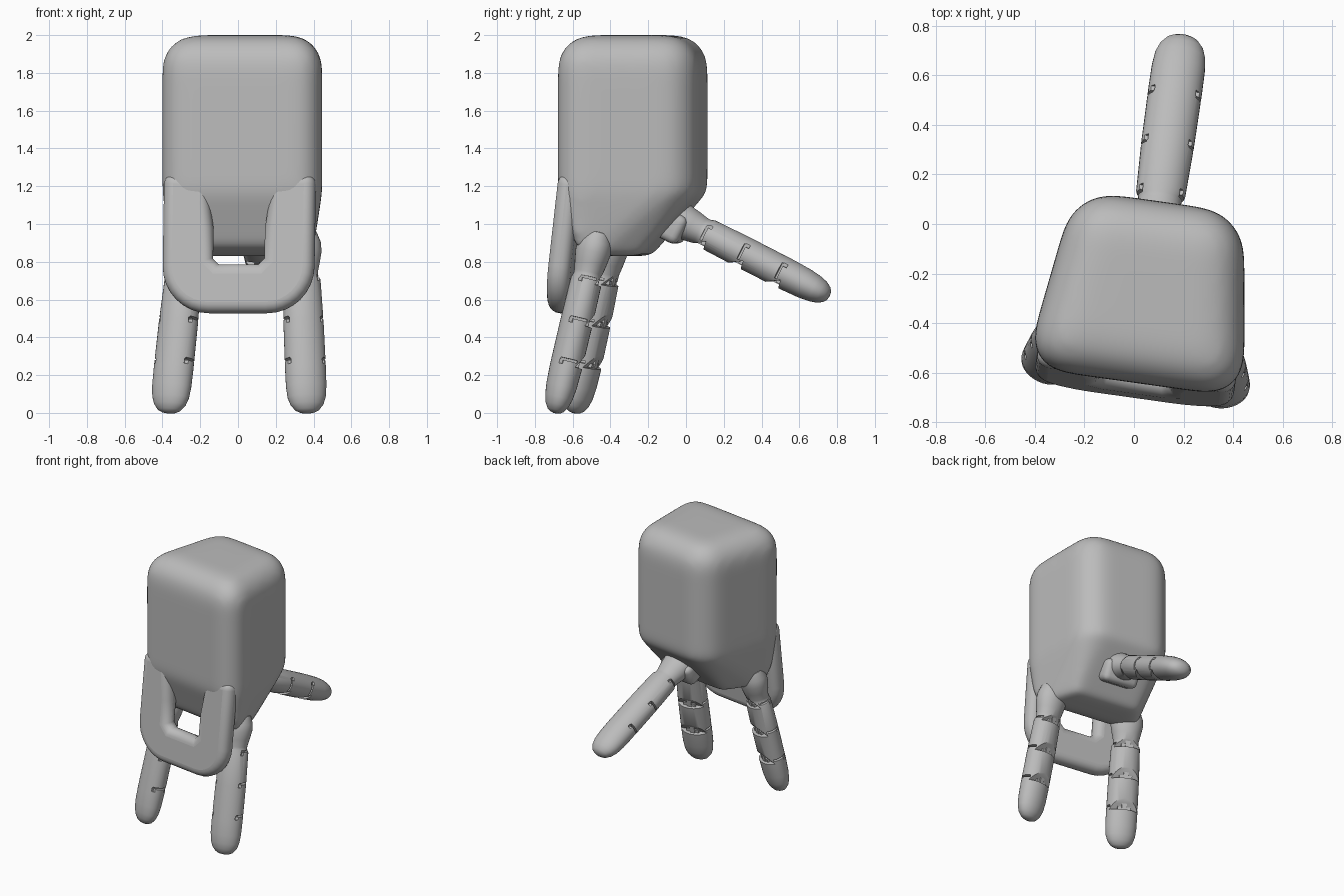
import bpy, bmesh, math
from mathutils import Matrix, Vector

cube = bpy.data.objects.get("Cube")
if cube:
    bpy.data.objects.remove(cube, do_unlink=True)

# Whole hand is turned slightly about the vertical
ROOT = Matrix.Translation((0.089, -0.0125, 0)) @ Matrix.Rotation(math.radians(-8), 4, 'Z')

grey = bpy.data.materials.new("plain grey")
grey.use_nodes = True
COLOUR = (0.5, 0.5, 0.5, 1)
grey.diffuse_color = COLOUR
grey.node_tree.nodes["Principled BSDF"].inputs["Base Color"].default_value = COLOUR


def make(name, bm, matrix=Matrix()):
    bmesh.ops.recalc_face_normals(bm, faces=bm.faces[:])
    mesh = bpy.data.meshes.new(name)
    bm.to_mesh(mesh)
    bm.free()
    mesh.materials.append(grey)
    obj = bpy.data.objects.new(name, mesh)
    bpy.context.collection.objects.link(obj)
    obj.matrix_world = ROOT @ matrix
    return obj


def activate(obj):
    bpy.ops.object.select_all(action='DESELECT')
    obj.select_set(True)
    bpy.context.view_layer.objects.active = obj


def smooth(obj, angle=35):
    activate(obj)
    bpy.ops.object.shade_smooth_by_angle(angle=math.radians(angle))


def hull(points):
    bm = bmesh.new()
    for p in points:
        bm.verts.new(p)
    bmesh.ops.convex_hull(bm, input=bm.verts[:])
    return bm


def both_sides(points):
    return [(x * side, y, z) for x, y, z in points for side in (-1, 1)]


# Palm: tapered block with broadly rounded top and upright edges
block = hull(both_sides([(0.45, -0.635, 2.0), (0.345, 0.105, 2.0), (0.45, -0.635, 1.1), (0.345, 0.105, 1.1)]))
bmesh.ops.dissolve_limit(block, angle_limit=0.01, verts=block.verts[:], edges=block.edges[:])
rounded = [e for e in block.edges if max(v.co.z for v in e.verts) > 1.9]
bmesh.ops.bevel(block, geom=rounded, offset=0.17, segments=6, profile=0.5, affect='EDGES')
shell = [v.co.copy() for v in block.verts]
block.free()

# Underside of the palm narrows towards the fingers
shell = [p for p in shell if p.z > 1.2] + [Vector((p.x, p.y, 1.17)) for p in shell if p.z < 1.2]
under = both_sides([(0.39, -0.53, 0.88), (0.36, -0.42, 0.83), (0.25, -0.2, 0.83)])
palm = make("palm", hull(shell + [Vector(p) for p in under]))
mod = palm.modifiers.new("even mesh", 'REMESH')
mod.mode = 'VOXEL'
mod.voxel_size = 0.022
mod.use_smooth_shade = True
mod = palm.modifiers.new("round", 'SMOOTH')
mod.factor = 0.5
mod.iterations = 30

# Guard: a U-shaped plate hanging from the front of the palm
OUT, IN, TOP, LOW, HOLE, R = 0.405, 0.138, 1.27, 0.53, 0.79, 0.25
right = [(IN + 0.03, TOP), (IN + 0.02, 1.12), (IN, 0.98), (IN, HOLE + 0.03), (IN - 0.03, HOLE)]
outer = [(OUT, TOP)]
for i in range(9):
    a = math.radians(90) * i / 8
    outer.append((OUT - R + R * math.cos(a), LOW + R - R * math.sin(a)))
outline = outer + [(-x, z) for x, z in reversed(outer)]
outline += [(-x, z) for x, z in right] + right[::-1]
bm = bmesh.new()
face = bm.faces.new([bm.verts.new((x, 0, z - TOP)) for x, z in outline])
moved = bmesh.ops.extrude_face_region(bm, geom=[face])["geom"]
bmesh.ops.translate(bm, vec=(0, 0.12, 0), verts=[v for v in moved if isinstance(v, bmesh.types.BMVert)])
guard = make("front_guard", bm, Matrix.Translation((0, -0.618, TOP)) @ Matrix.Rotation(math.radians(-6.5), 4, 'X'))
mod = guard.modifiers.new("soft edges", 'BEVEL')
mod.width = 0.055
mod.segments = 6
mod.use_clamp_overlap = False
mod.limit_method = 'ANGLE'
mod.angle_limit = math.radians(60)
smooth(guard, 50)

# Finger profile: distance along, half width, half depth
PROFILE = [(-0.25, 0.06, 0.05), (-0.235, 0.09, 0.075), (-0.18, 0.11, 0.092), (-0.13, 0.112, 0.094),
           (-0.07, 0.1, 0.085), (-0.02, 0.088, 0.075), (0.0, 0.088, 0.075), (0.025, 0.1, 0.083),
           (0.25, 0.107, 0.086), (0.5, 0.109, 0.085), (0.6, 0.108, 0.081), (0.66, 0.102, 0.073),
           (0.70, 0.088, 0.062), (0.73, 0.064, 0.044), (0.742, 0.04, 0.028), (0.747, 0.015, 0.01)]
JOINTS = (0.01, 0.235, 0.46)


def box(bm, centre, size):
    m = Matrix.Translation(centre) @ Matrix.Diagonal((*size, 1))
    bmesh.ops.create_cube(bm, size=1, matrix=m)


def finger(name, base, tip, inward):
    axis = (Vector(tip) - Vector(base)).normalized()
    x = Vector(inward).cross(axis).normalized()
    y = axis.cross(x)
    frame = Matrix((x, y, axis)).transposed().to_4x4()
    frame.translation = base

    # Lofted body
    bm = bmesh.new()
    rings = []
    for s, w, d in PROFILE:
        angles = [math.tau * i / 32 for i in range(32)]
        rings.append([bm.verts.new((w * math.cos(a), d * math.sin(a), s)) for a in angles])
    for a, b in zip(rings, rings[1:]):
        for i in range(32):
            j = (i + 1) % 32
            bm.faces.new((a[i], a[j], b[j], b[i]))
    bm.faces.new(rings[0])
    bm.faces.new(rings[-1])
    body = make(name, bm, frame)

    # Joint gaps: a wedge on the inner side and a slot on each flank
    bm = bmesh.new()
    for s in JOINTS:
        wedge = Matrix.Translation((0, 0.09, s)) @ Matrix.Rotation(math.radians(90), 4, 'Y')
        wedge = wedge @ Matrix.Diagonal((1, 1.1, 1, 1)) @ Matrix.Rotation(math.radians(-90), 4, 'Z')
        bmesh.ops.create_cone(bm, cap_ends=True, segments=3, radius1=0.058, radius2=0.058,
                              depth=0.3, matrix=wedge)
    gaps = make("joint_cutter", bm, frame)
    bm = bmesh.new()
    for s in JOINTS:
        for side in (-1, 1):
            box(bm, (side * 0.1, -0.005, s), (0.05, 0.09, 0.013))
            box(bm, (side * 0.088, -0.045, s + 0.014), (0.025, 0.018, 0.025))
    slots = make("slot_cutter", bm, frame)
    activate(body)
    for cutter in (gaps, slots):
        cutter.hide_render = True
        mod = body.modifiers.new("cut", 'BOOLEAN')
        mod.operation = 'DIFFERENCE'
        mod.solver = 'EXACT'
        mod.use_self = True
        mod.object = cutter
        bpy.ops.object.modifier_apply(modifier=mod.name)
        bpy.data.objects.remove(cutter, do_unlink=True)
    smooth(body)

    # Hinge tabs inside the gaps
    bm = bmesh.new()
    for s in JOINTS:
        box(bm, (0, 0.035, s), (0.035, 0.06, 0.1))
        box(bm, (0, 0.04, s + 0.015), (0.09, 0.04, 0.022))
    make(name + "_hinges", bm, frame)


for label, side in (("left", 1), ("right", -1)):
    finger(label + "_finger", (0.316 * side, -0.47, 0.725), (0.37 * side, -0.635, 0.0),
           (-0.3 * side, 1, 0.2))
finger("thumb", (0, 0.112, 0.955), (0, 0.755, 0.63), (0, -0.4, -1))

# Thumb mount: softened block set into the underside of the palm
bm = bmesh.new()
box(bm, (0, 0, 0), (0.27, 0.2, 0.16))
bmesh.ops.bevel(bm, geom=bm.edges[:], offset=0.04, segments=4, profile=0.5, affect='EDGES')
mount = make("thumb_mount", bm, Matrix.Translation((0, -0.08, 1.0)) @ Matrix.Rotation(math.radians(-27), 4, 'X'))
smooth(mount)
